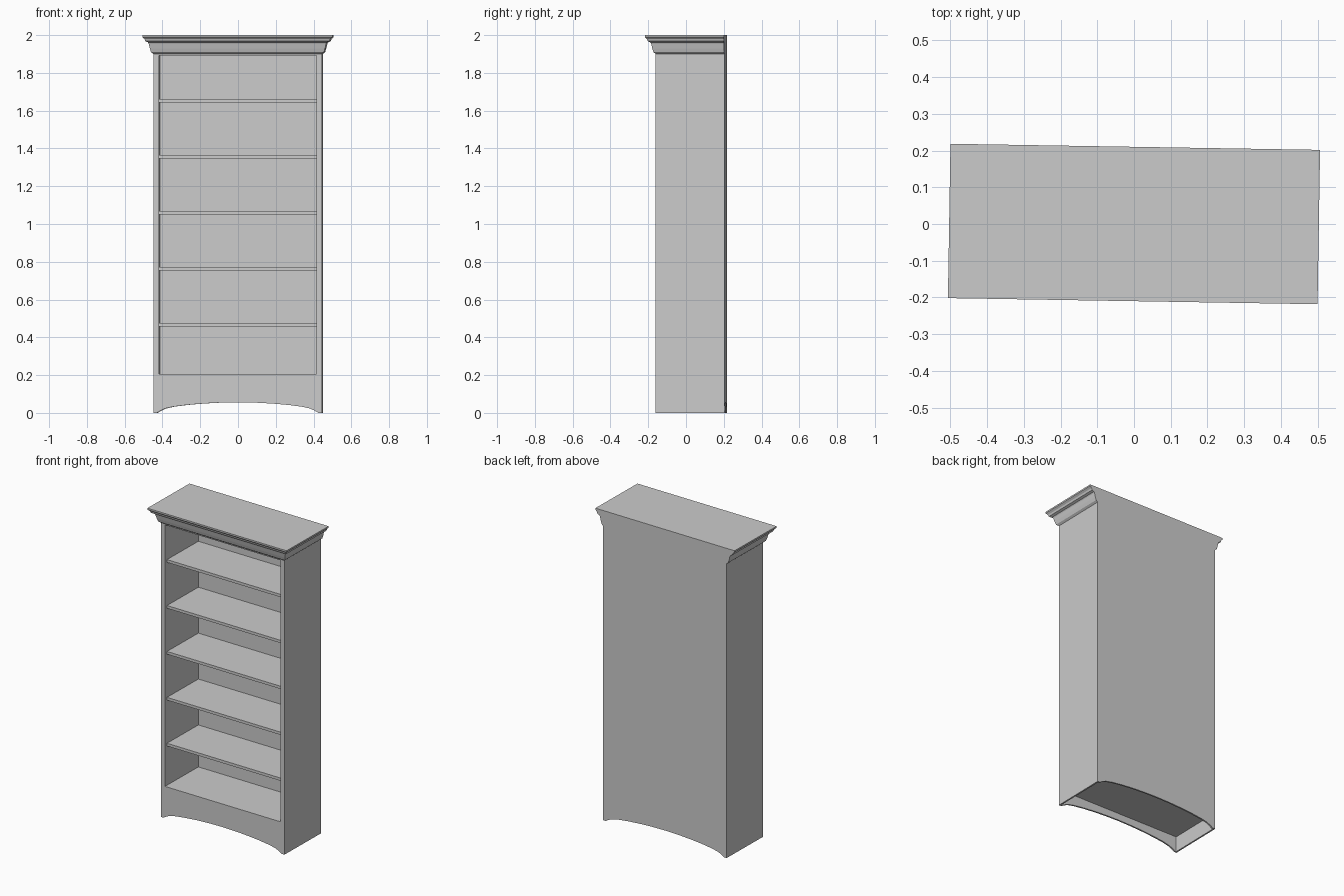
import bpy, bmesh

if "Cube" in bpy.data.objects:
    bpy.data.objects.remove(bpy.data.objects["Cube"])

TURN = -0.0165                   # the whole case stands very slightly turned
W, FRONT, BACK = 0.446, -0.153, 0.21
IN_W, IN_BACK = 0.417, 0.18      # inside of the shelf opening
TOP = 1.9


def make_object(name, bm):
    bmesh.ops.recalc_face_normals(bm, faces=bm.faces)
    mesh = bpy.data.meshes.new(name)
    bm.to_mesh(mesh)
    bm.free()
    obj = bpy.data.objects.new(name, mesh)
    obj.rotation_euler.z = TURN
    bpy.context.collection.objects.link(obj)
    return obj


def box(name, x, y, z):
    bm = bmesh.new()
    bmesh.ops.create_cube(bm, size=1)
    for v in bm.verts:
        v.co = [r[0] if c < 0 else r[1] for r, c in zip((x, y, z), v.co)]
    return make_object(name, bm)


def cut(target, cutter):
    mod = target.modifiers.new(cutter.name, 'BOOLEAN')
    mod.operation = 'DIFFERENCE'
    mod.solver = 'EXACT'
    mod.object = cutter
    cutter.hide_render = True
    cutter.display_type = 'WIRE'


# case: front outline with arched foot, extruded to the back
half = [(W, 0), (0.428, 0), (0.41, 0.011), (0.385, 0.023), (0.34, 0.033), (0.27, 0.042),
        (0.19, 0.049), (0.1, 0.054)]
outline = [(W, TOP)] + half + [(0, 0.056)] + [(-x, z) for x, z in reversed(half)] + [(-W, TOP)]
bm = bmesh.new()
face = bm.faces.new([bm.verts.new((x, FRONT, z)) for x, z in outline])
ext = bmesh.ops.extrude_face_region(bm, geom=[face])
bmesh.ops.translate(bm, vec=(0, BACK - FRONT, 0),
                    verts=[g for g in ext['geom'] if isinstance(g, bmesh.types.BMVert)])
case = make_object("case", bm)

# shelf opening and hollow underside
cut(case, box("opening_cutter", (-IN_W, IN_W), (FRONT - 0.1, IN_BACK), (0.205, 1.893)))
T = 0.01
cut(case, box("underside_cutter", (-W + T, W - T), (FRONT + T, BACK - T), (-0.1, 0.1)))

# five evenly spaced shelves
for i in range(5):
    z = 0.476 + i * 0.2965
    box(f"shelf_{i + 1}", (-IN_W, IN_W), (FRONT + 0.02, IN_BACK), (z - 0.018, z))

# crown moulding: stepped rings, flush with the back
profile = [(0, 1.9), (0.012, 1.91), (0.018, 1.93), (0.024, 1.955), (0.028, 1.962),
           (0.042, 1.968), (0.046, 1.98), (0.057, 1.99), (0.057, 2.0)]
bm = bmesh.new()
rings = []
for o, z in profile:
    x, y = W + o, FRONT - o
    rings.append([bm.verts.new(p) for p in
                  ((-x, y, z), (x, y, z), (x, BACK, z), (-x, BACK, z))])
for a, b in zip(rings, rings[1:]):
    for i in range(4):
        j = (i + 1) % 4
        bm.faces.new((a[i], a[j], b[j], b[i]))
bm.faces.new(rings[0])
bm.faces.new(rings[-1])
make_object("crown_moulding", bm)
